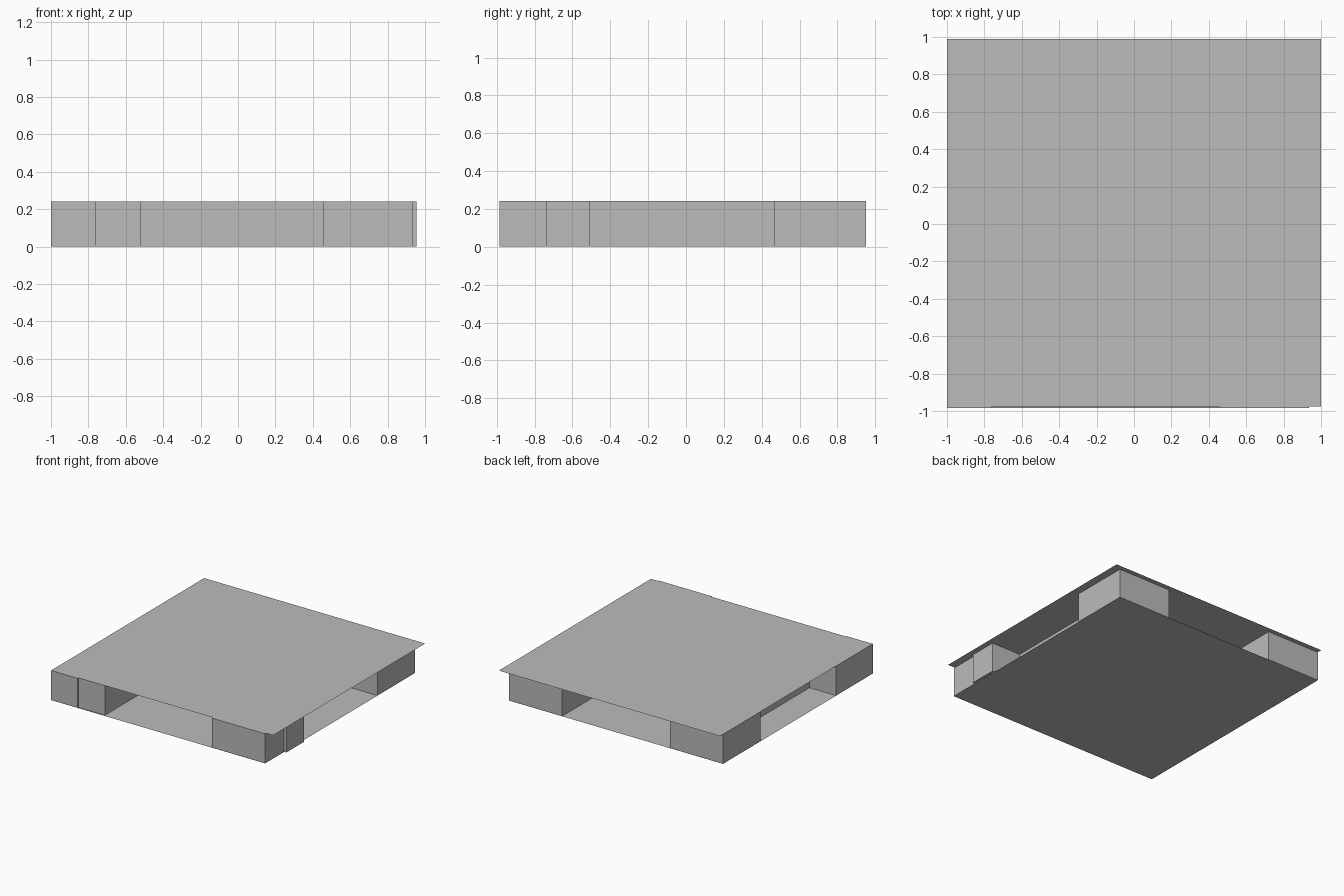
import bpy

cube = bpy.data.objects.get("Cube")
if cube:
    bpy.data.objects.remove(cube, do_unlink=True)

HEIGHT = 0.243
WALL = 0.02

# One plain grey for the whole building
grey = bpy.data.materials.new("plain_grey")
grey.use_nodes = True
colour = (0.5, 0.5, 0.5, 1.0)
grey.diffuse_color = colour
grey.node_tree.nodes["Principled BSDF"].inputs["Base Color"].default_value = colour


def add_mesh(name, verts, faces):
    mesh = bpy.data.meshes.new(name)
    mesh.from_pydata(verts, [], faces)
    mesh.materials.append(grey)
    obj = bpy.data.objects.new(name, mesh)
    bpy.context.collection.objects.link(obj)
    return obj


def add_sheet(name, x0, x1, y0, y1, z):
    return add_mesh(name, [(x0, y0, z), (x1, y0, z), (x1, y1, z), (x0, y1, z)],
                    [(0, 1, 2, 3)])


# Thin floor, and a ceiling that overhangs on two sides
add_sheet("floor", -1.0, 0.935, -0.985, 0.95, 0.0)
add_sheet("ceiling", -1.0, 1.0, -0.975, 0.99, HEIGHT)

# Wall plan, counter-clockwise: four corner rooms, deep recesses at front and
# back, shallow recesses at the sides, and two slightly offset half panels
plan = [
    (-1.0, -0.985), (-0.76, -0.985), (-0.76, -0.975), (-0.52, -0.975),
    (-0.52, -0.50), (0.455, -0.50), (0.455, -0.985), (0.935, -0.985),
    (0.935, -0.74), (0.955, -0.74), (0.955, -0.51), (0.69, -0.51),
    (0.69, 0.465), (0.935, 0.465), (0.935, 0.95), (0.455, 0.95),
    (0.455, 0.465), (-0.52, 0.465), (-0.52, 0.95), (-1.0, 0.95),
    (-1.0, 0.465), (-0.76, 0.465), (-0.76, -0.51), (-1.0, -0.51),
]
n = len(plan)
verts = [(x, y, z) for z in (0.001, HEIGHT - 0.001) for x, y in plan]
faces = [(i, (i + 1) % n, (i + 1) % n + n, i + n) for i in range(n)]
walls = add_mesh("walls", verts, faces)

# Give the walls thickness towards the inside
solid = walls.modifiers.new("thickness", "SOLIDIFY")
solid.thickness = WALL
solid.offset = -1.0
solid.use_even_offset = True
